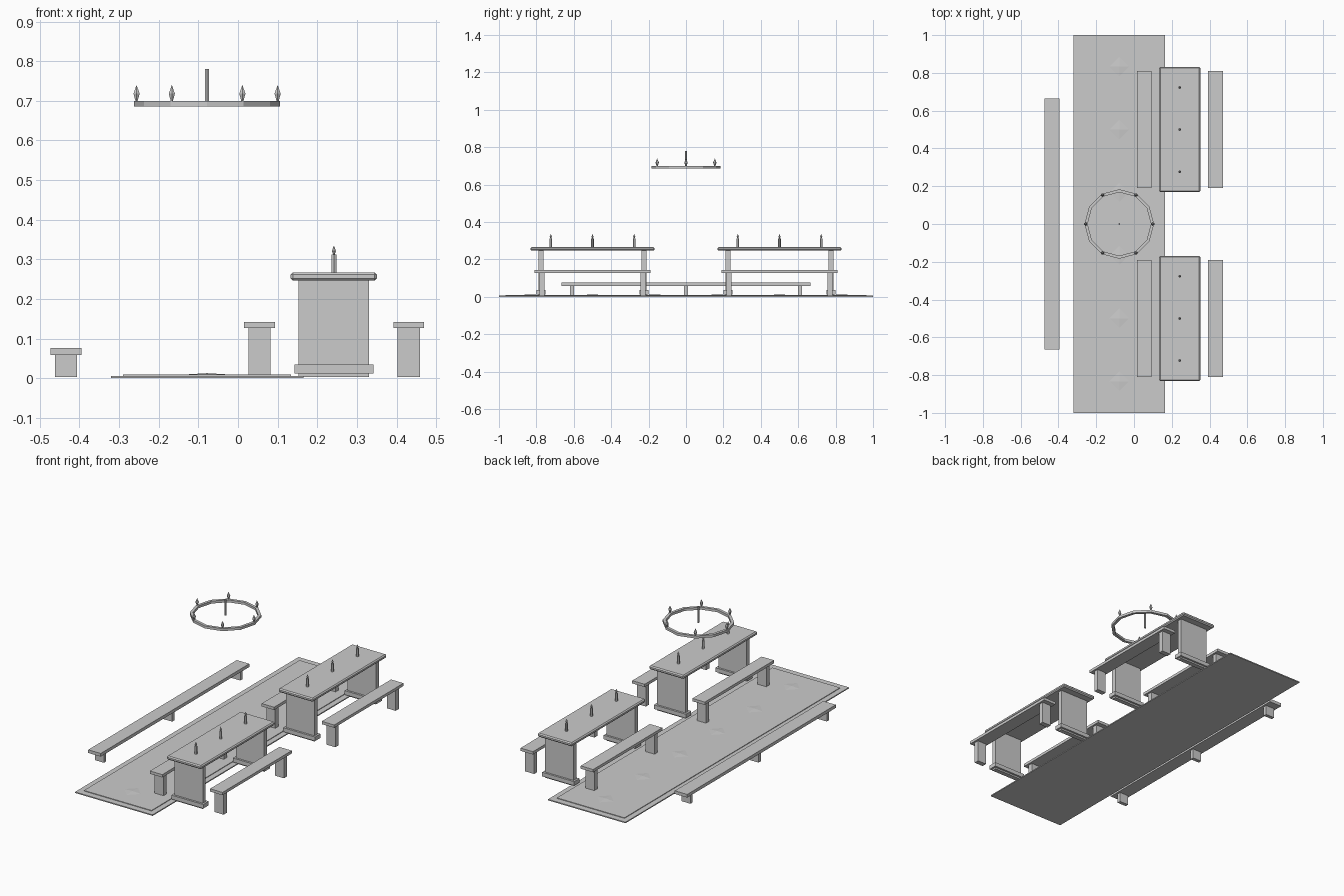
import bpy, bmesh, math
from mathutils import Matrix, Vector

cube = bpy.data.objects.get("Cube")
if cube:
    bpy.data.objects.remove(cube, do_unlink=True)

grey = bpy.data.materials.new("plain grey")
grey.use_nodes = True
colour = (0.6, 0.6, 0.6, 1)
grey.diffuse_color = colour
grey.node_tree.nodes["Principled BSDF"].inputs["Base Color"].default_value = colour


def finish(name, bm):
    bmesh.ops.recalc_face_normals(bm, faces=bm.faces)
    mesh = bpy.data.meshes.new(name)
    bm.to_mesh(mesh)
    bm.free()
    mesh.materials.append(grey)
    obj = bpy.data.objects.new(name, mesh)
    bpy.context.collection.objects.link(obj)
    return obj


def box(name, x, y, z, bevel=0):
    """Box from (min, max) pairs along each axis."""
    bm = bmesh.new()
    bmesh.ops.create_cube(bm, size=1)
    for v in bm.verts:
        v.co = [(a + b) / 2 + c * (b - a) for (a, b), c in zip((x, y, z), v.co)]
    obj = finish(name, bm)
    if bevel:
        mod = obj.modifiers.new("chamfer", "BEVEL")
        mod.width = bevel
        mod.segments = 1
    return obj


def cone(bm, x, y, z0, z1, r0, r1, sides):
    place = Matrix.Translation((x, y, (z0 + z1) / 2))
    bmesh.ops.create_cone(bm, cap_ends=True, segments=sides, radius1=r0,
                          radius2=r1, depth=z1 - z0, matrix=place)


def flame(name, x, y, z0, mid, z1, r):
    """Pointed bipyramid."""
    bm = bmesh.new()
    cone(bm, x, y, z0, mid, r * 0.3, r, 6)
    cone(bm, x, y, mid, z1, r, 0, 6)
    finish(name, bm)


def around(c, half):
    return (c - half, c + half)


def bench(name, x, y, half_length, top, thick, legs, leg_half):
    box(name + "_seat", around(x, 0.039), around(y, half_length), (top - thick, top))
    for ly in legs:
        box(name + "_leg", around(x, 0.028), around(y + ly, leg_half), (0.003, top - thick))


# Carpet runner with a raised field and shallow diamond ornaments
cx = -0.078
box("carpet_border", around(cx, 0.243), (-1, 1), (0, 0.006))
box("carpet_field", around(cx, 0.212), (-0.965, 0.965), (0.005, 0.0095))
for i in range(6):
    bm = bmesh.new()
    cone(bm, cx, (i - 2.5) / 3, 0.009, 0.0125, 0.06, 0, 4)
    finish("carpet_diamond", bm)

# Low wall bench
bench("long_bench", -0.434, 0, 0.665, 0.076, 0.018, (-0.61, 0, 0.61), 0.01)

# Two trestle tables, each with a pair of benches and three candles
tx = 0.242
for ty in (-0.5, 0.5):
    box("table_top", around(tx, 0.109), around(ty, 0.331), (0.246, 0.267), 0.006)
    for py in (ty - 0.275, ty + 0.275):
        box("table_panel", around(tx, 0.089), around(py, 0.013), (0.003, 0.247))
        box("table_foot", around(tx, 0.1), around(py, 0.024), (0.012, 0.035))
    for bx in (0.054, 0.431):
        bench("table_bench", bx, ty, 0.31, 0.142, 0.016, (-0.27, 0.27), 0.014)
    for dy in (-0.223, 0, 0.223):
        bm = bmesh.new()
        cone(bm, tx, ty + dy, 0.266, 0.312, 0.0075, 0.0075, 6)
        finish("candle", bm)
        flame("candle_flame", tx, ty + dy, 0.311, 0.321, 0.335, 0.006)

# Hanging ring with six flames and a central rod
bm = bmesh.new()
corners = [bm.verts.new((r, 0, z)) for r, z in
           ((0.168, 0.685), (0.184, 0.685), (0.184, 0.699), (0.168, 0.699))]
edges = [bm.edges.new((corners[i], corners[(i + 1) % 4])) for i in range(4)]
bmesh.ops.spin(bm, geom=corners + edges, cent=(0, 0, 0), axis=(0, 0, 1),
               angle=math.tau, steps=12)
bmesh.ops.remove_doubles(bm, verts=bm.verts, dist=0.0005)
bmesh.ops.translate(bm, verts=bm.verts, vec=Vector((cx, 0, 0)))
finish("chandelier_ring", bm)
for i in range(6):
    a = i * math.tau / 6
    flame("chandelier_flame", cx + 0.178 * math.cos(a), 0.178 * math.sin(a),
          0.698, 0.718, 0.74, 0.009)
bm = bmesh.new()
cone(bm, cx, 0, 0.69, 0.78, 0.0055, 0.0055, 6)
finish("chandelier_rod", bm)
